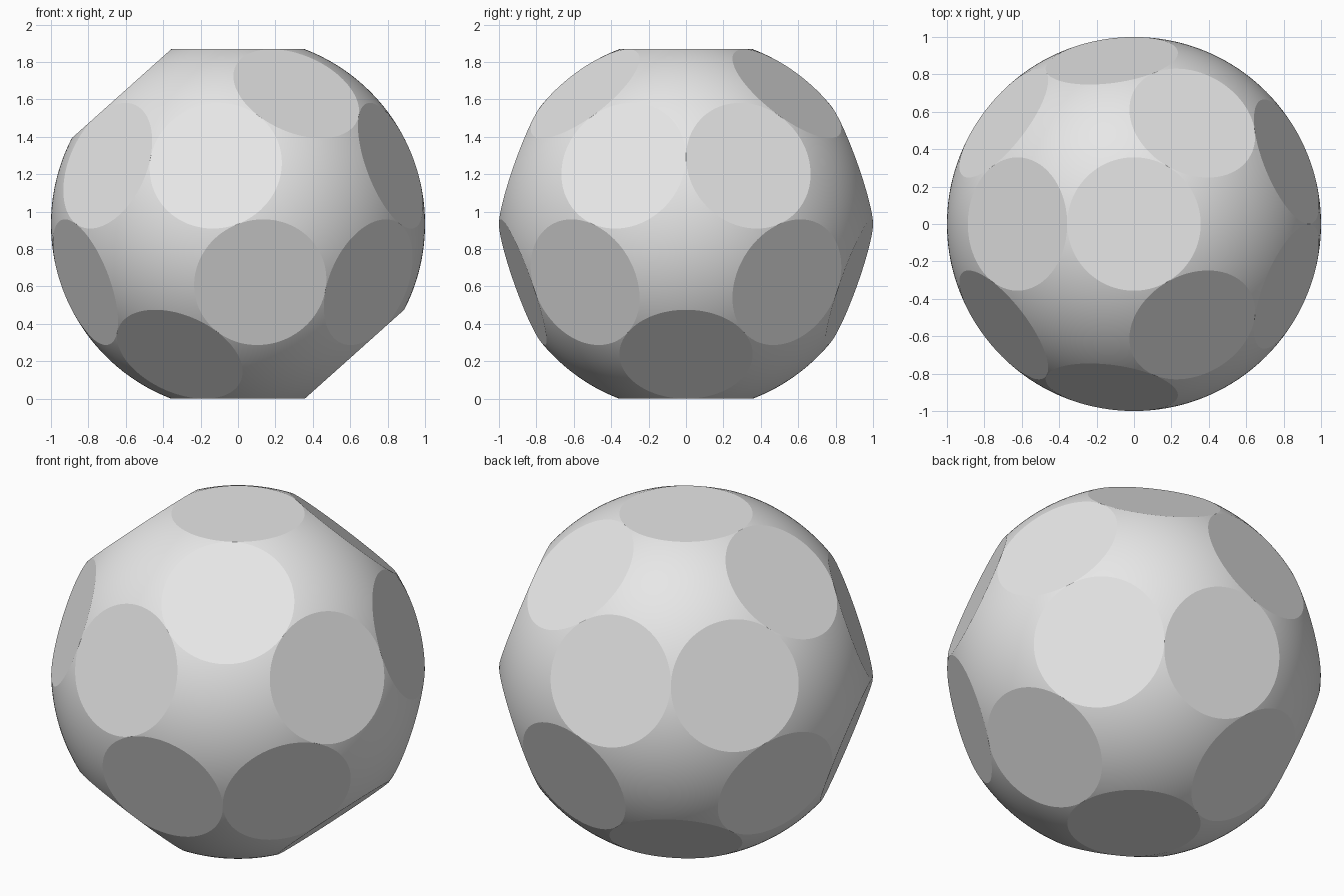
import bpy
import bmesh
from math import radians, acos, asin, sqrt, sin, cos, pi
from mathutils import Vector

# remove the default object
cube = bpy.data.objects.get("Cube")
if cube:
    bpy.data.objects.remove(cube, do_unlink=True)

FACE_DIST = 0.9343   # distance of each flat from the centre of the unit ball


def direction(polar, azimuth):
    return Vector((sin(polar) * cos(azimuth), sin(polar) * sin(azimuth), cos(polar)))


# twenty flat directions: half of them here, the rest are opposite
first_ring = acos(sqrt(5) / 3)
second_ring = acos(1 / 3)
twist = asin(sqrt(3 / 8))
half = [Vector((0, 0, 1))]
for k in range(3):
    azimuth = pi + k * radians(120)
    half.append(direction(first_ring, azimuth))
    half += [direction(second_ring, azimuth + s * twist) for s in (-1, 1)]
normals = half + [-n for n in half]

# ball with twenty flats sliced off and capped
bm = bmesh.new()
bmesh.ops.create_uvsphere(bm, u_segments=256, v_segments=128, radius=1)
for face in bm.faces:
    face.smooth = True
for n in normals:
    cut = bmesh.ops.bisect_plane(
        bm, geom=bm.verts[:] + bm.edges[:] + bm.faces[:], dist=1e-6,
        plane_co=n * FACE_DIST, plane_no=n, clear_outer=True)
    rim = [e for e in cut["geom_cut"]
           if isinstance(e, bmesh.types.BMEdge) and e.is_boundary]
    for edge in rim:
        edge.smooth = False
    caps = bmesh.ops.edgeloop_fill(bm, edges=rim)["faces"]
    for face in caps:
        face.smooth = False
bmesh.ops.recalc_face_normals(bm, faces=bm.faces[:])
bmesh.ops.translate(bm, verts=bm.verts[:], vec=(0, 0, FACE_DIST))

mesh = bpy.data.meshes.new("twenty_sided_die")
bm.to_mesh(mesh)
bm.free()
die = bpy.data.objects.new("twenty_sided_die", mesh)
bpy.context.collection.objects.link(die)

# plain grey
grey = bpy.data.materials.new("light_grey")
grey.use_nodes = True
colour = (0.8, 0.8, 0.8, 1)
grey.diffuse_color = colour
grey.node_tree.nodes["Principled BSDF"].inputs["Base Color"].default_value = colour
mesh.materials.append(grey)
